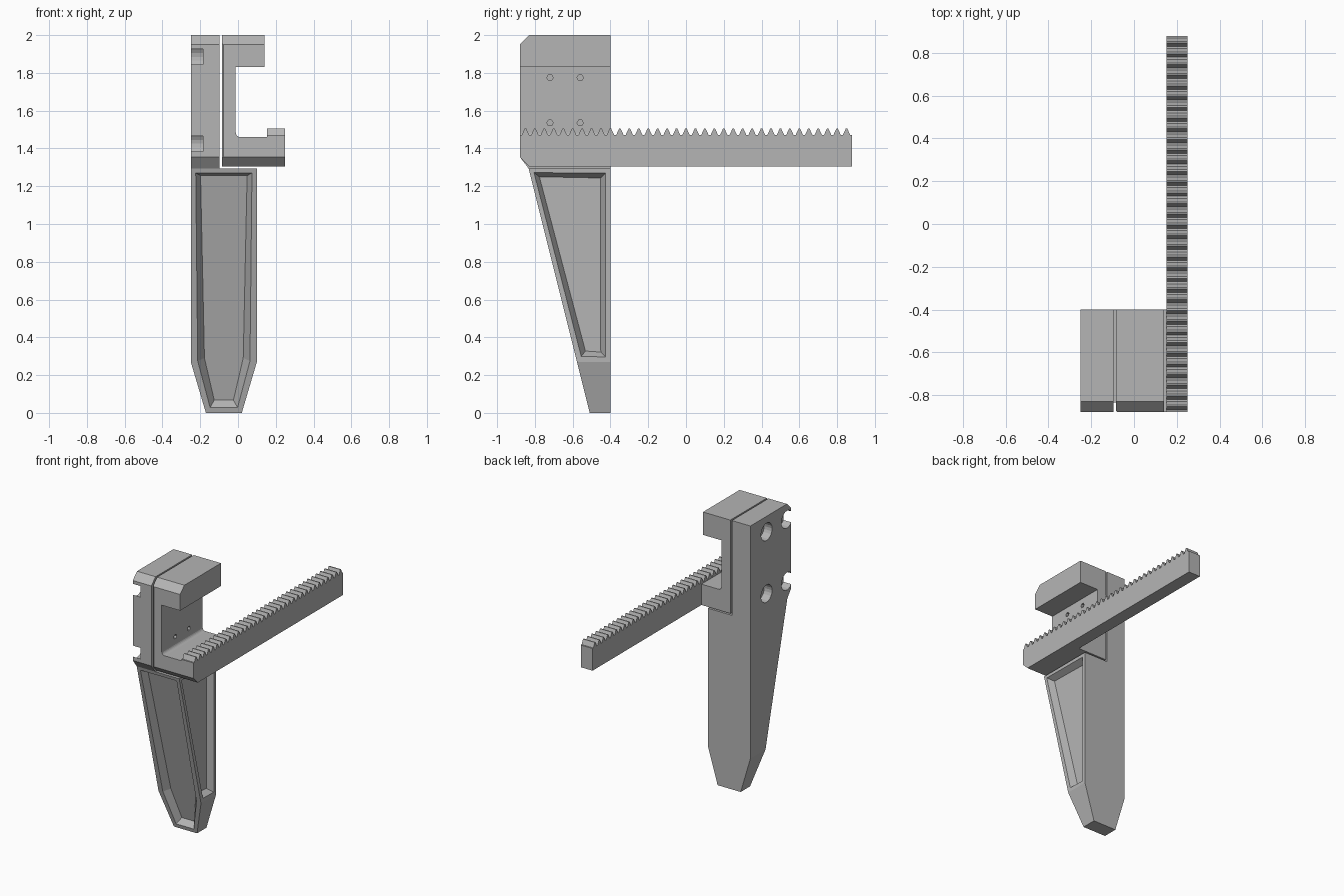
import bpy, bmesh, math
from mathutils import Vector

if "Cube" in bpy.data.objects:
    bpy.data.objects.remove(bpy.data.objects["Cube"])

GREY = (0.46, 0.46, 0.46, 1)
grey = bpy.data.materials.new("plain grey")
grey.use_nodes = True
grey.diffuse_color = GREY
grey.node_tree.nodes["Principled BSDF"].inputs["Base Color"].default_value = GREY

BACK, FRONT = -0.40, -0.88
CHAMFER = 0.05


def finish(name, bm):
    bmesh.ops.recalc_face_normals(bm, faces=bm.faces[:])
    mesh = bpy.data.meshes.new(name)
    bm.to_mesh(mesh)
    bm.free()
    obj = bpy.data.objects.new(name, mesh)
    mesh.materials.append(grey)
    bpy.context.collection.objects.link(obj)
    return obj


def prism(points, offset):
    """Extrude a closed outline of 3D points along an offset."""
    bm = bmesh.new()
    face = bm.faces.new([bm.verts.new(p) for p in points])
    ext = bmesh.ops.extrude_face_region(bm, geom=[face], use_keep_orig=True)
    moved = [g for g in ext["geom"] if isinstance(g, bmesh.types.BMVert)]
    bmesh.ops.translate(bm, verts=moved, vec=offset)
    bmesh.ops.recalc_face_normals(bm, faces=bm.faces[:])
    return bm


def slice_off(bm, point, normal):
    """Cut away the material on the normal side and cap the cut."""
    geom = bm.verts[:] + bm.edges[:] + bm.faces[:]
    bmesh.ops.bisect_plane(bm, geom=geom, plane_co=point, plane_no=normal, clear_outer=True)
    open_edges = [e for e in bm.edges if e.is_boundary]
    bmesh.ops.holes_fill(bm, edges=open_edges, sides=0)


def drill(obj, x0, x1, radius, sides, ys, zs):
    """Drill a grid of round holes along x."""
    for y in ys:
        for z in zs:
            ring = [2 * math.pi * i / sides for i in range(sides)]
            pts = [(x0, y + radius * math.cos(a), z + radius * math.sin(a)) for a in ring]
            cutter = finish("hole_cutter", prism(pts, (x1 - x0, 0, 0)))
            cutter.hide_render = True
            mod = obj.modifiers.new("hole", "BOOLEAN")
            mod.operation = "DIFFERENCE"
            mod.solver = "EXACT"
            mod.object = cutter
            bpy.context.view_layer.objects.active = obj
            bpy.ops.object.modifier_apply(modifier=mod.name)
            bpy.data.objects.remove(cutter)


# Tapered grip with bevelled recesses on its front and left side
TOP = 1.295
taper = [(-0.25, TOP), (-0.25, 0.27), (-0.17, 0), (0.02, 0), (0.10, 0.27), (0.10, TOP)]
bm = bmesh.new()
rings = []
for front in (True, False):
    rings.append([bm.verts.new((x, -0.51 - 0.25 * z if front else BACK, z)) for x, z in taper])
front_face = bm.faces.new(rings[0])
bm.faces.new(rings[1][::-1])
count = len(taper)
for i in range(count):
    j = (i + 1) % count
    bm.faces.new((rings[0][i], rings[0][j], rings[1][j], rings[1][i]))
bmesh.ops.recalc_face_normals(bm, faces=bm.faces[:])
side_face = max(bm.faces, key=lambda f: f.normal.x + f.calc_center_median().z)
for face in (front_face, side_face):
    bmesh.ops.inset_individual(bm, faces=[face], thickness=0.037)
    bmesh.ops.inset_individual(bm, faces=[face], thickness=0.036, depth=-0.045)
finish("grip", bm)

# Mounting plate above the grip, with counterbored holes on the right side
plate = [(BACK, TOP), (-0.834, TOP), (FRONT, 1.355), (FRONT, 1.95),
         (FRONT + CHAMFER, 2), (BACK, 2)]
mount = finish("mounting_plate", prism([(-0.25, y, z) for y, z in plate], (0.153, 0, 0)))
drill(mount, -0.30, -0.185, 0.065, 20, (-0.59, -0.83), (1.425, 1.885))

# C-shaped bracket with a filleted inner corner
LOW, FLOOR, WALL, R = 1.305, 1.46, -0.012, 0.025
outline = [(-0.085, LOW), (0.155, LOW), (0.155, FLOOR)]
for i in range(6):
    a = math.radians(270 - 18 * i)
    outline.append((WALL + R + R * math.cos(a), FLOOR + R + R * math.sin(a)))
outline += [(WALL, 1.83), (0.14, 1.83), (0.14, 2), (-0.085, 2)]
bm = prism([(x, FRONT, z) for x, z in outline], (0, BACK - FRONT, 0))
slice_off(bm, Vector((0, FRONT, 2 - CHAMFER)), Vector((0, -1, 1)))
slice_off(bm, Vector((0, FRONT, LOW + CHAMFER)), Vector((0, -1, -1)))
slice_off(bm, Vector((-0.077, FRONT, 0)), Vector((-1, -1, 0)))
bracket = finish("bracket", bm)
drill(bracket, -0.15, 0.02, 0.017, 6, (-0.72, -0.56), (1.535, 1.775))

# Toothed rack running front to back
PITCH, ROOT, TIP = 0.05, 1.47, 1.505
rack = [(0.88, LOW), (FRONT + CHAMFER, LOW), (FRONT, LOW + CHAMFER), (FRONT, ROOT)]
for i in range(35):
    y = -0.875 + i * PITCH
    rack += [(y + 0.005, ROOT), (y + 0.021, TIP), (y + 0.029, TIP), (y + 0.045, ROOT)]
rack.append((0.88, ROOT))
finish("toothed_rack", prism([(0.153, y, z) for y, z in rack], (0.097, 0, 0)))
